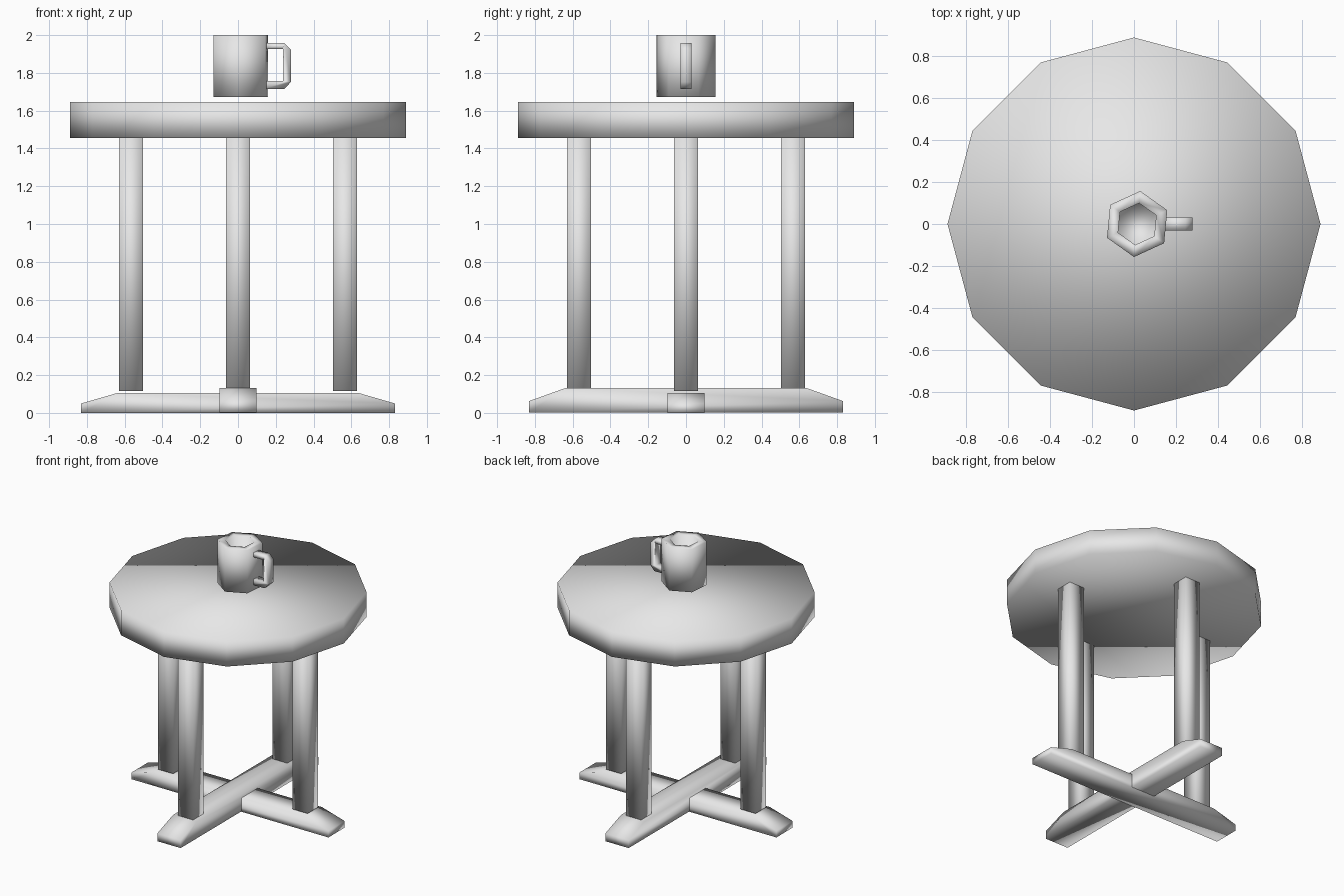
import bpy
import bmesh
from math import cos, sin, pi, radians
from mathutils import Matrix

cube = bpy.data.objects.get("Cube")
if cube:
    bpy.data.objects.remove(cube, do_unlink=True)

GREY = (0.8, 0.8, 0.8, 1)
grey = bpy.data.materials.new("plain grey")
grey.use_nodes = True
grey.diffuse_color = GREY
grey.node_tree.nodes["Principled BSDF"].inputs["Base Color"].default_value = GREY


def finish(bm, name):
    """Turn a bmesh into a smooth-shaded object."""
    bmesh.ops.recalc_face_normals(bm, faces=bm.faces)
    for face in bm.faces:
        face.smooth = True
    mesh = bpy.data.meshes.new(name)
    bm.to_mesh(mesh)
    bm.free()
    mesh.materials.append(grey)
    obj = bpy.data.objects.new(name, mesh)
    bpy.context.collection.objects.link(obj)
    return obj


def lathe(name, profile, sides, turn=0, centre=0):
    """Rings of (radius, height) joined by quads and capped at both ends."""
    bm = bmesh.new()
    rings = []
    for r, z in profile:
        angles = [turn + 2 * pi * i / sides for i in range(sides)]
        rings.append([bm.verts.new((centre + r * cos(a), r * sin(a), z)) for a in angles])
    for low, high in zip(rings, rings[1:]):
        for i in range(sides):
            j = (i + 1) % sides
            bm.faces.new((low[i], low[j], high[j], high[i]))
    bm.faces.new(rings[0])
    bm.faces.new(rings[-1])
    return finish(bm, name)


def prism(name, outline, half_width, turn=0):
    """An x-z outline widened along y, then turned about z."""
    bm = bmesh.new()
    near = [bm.verts.new((x, -half_width, z)) for x, z in outline]
    far = [bm.verts.new((x, half_width, z)) for x, z in outline]
    bm.faces.new(near)
    bm.faces.new(far)
    for i in range(len(outline)):
        j = (i + 1) % len(outline)
        bm.faces.new((near[i], near[j], far[j], far[i]))
    bm.transform(Matrix.Rotation(turn, 4, "Z"))
    return finish(bm, name)


# Round top with twelve sides
lathe("table_top", [(0.89, 1.455), (0.89, 1.645)], 12)

# Crossed feet, the second one taller
def foot(name, bottom, shoulder, top, turn):
    half = [(0.83, bottom), (0.83, shoulder), (0.64, top)]
    prism(name, half + [(-x, z) for x, z in reversed(half)], 0.098, turn)

foot("foot_side_to_side", 0, 0.05, 0.105, 0)
foot("foot_front_to_back", 0.003, 0.063, 0.131, pi / 2)

# Four square legs
for i, side in enumerate(("left", "back", "right", "front")):
    a, b = 0.502, 0.63
    prism(side + "_leg", [(a, 0.115), (b, 0.115), (b, 1.46), (a, 1.46)], 0.063, i * pi / 2)

# Six-sided mug with a thick wall
lathe("mug_body", [(0.158, 1.672), (0.158, 2), (0.1, 2), (0.1, 1.73)], 6, radians(24.6), 0.015)

# Mug handle with bevelled outer corners
prism("mug_handle", [
    (0.14, 1.958), (0.245, 1.958), (0.28, 1.922), (0.28, 1.752), (0.245, 1.714),
    (0.14, 1.714), (0.14, 1.757), (0.237, 1.757), (0.237, 1.926), (0.14, 1.926)], 0.03)
